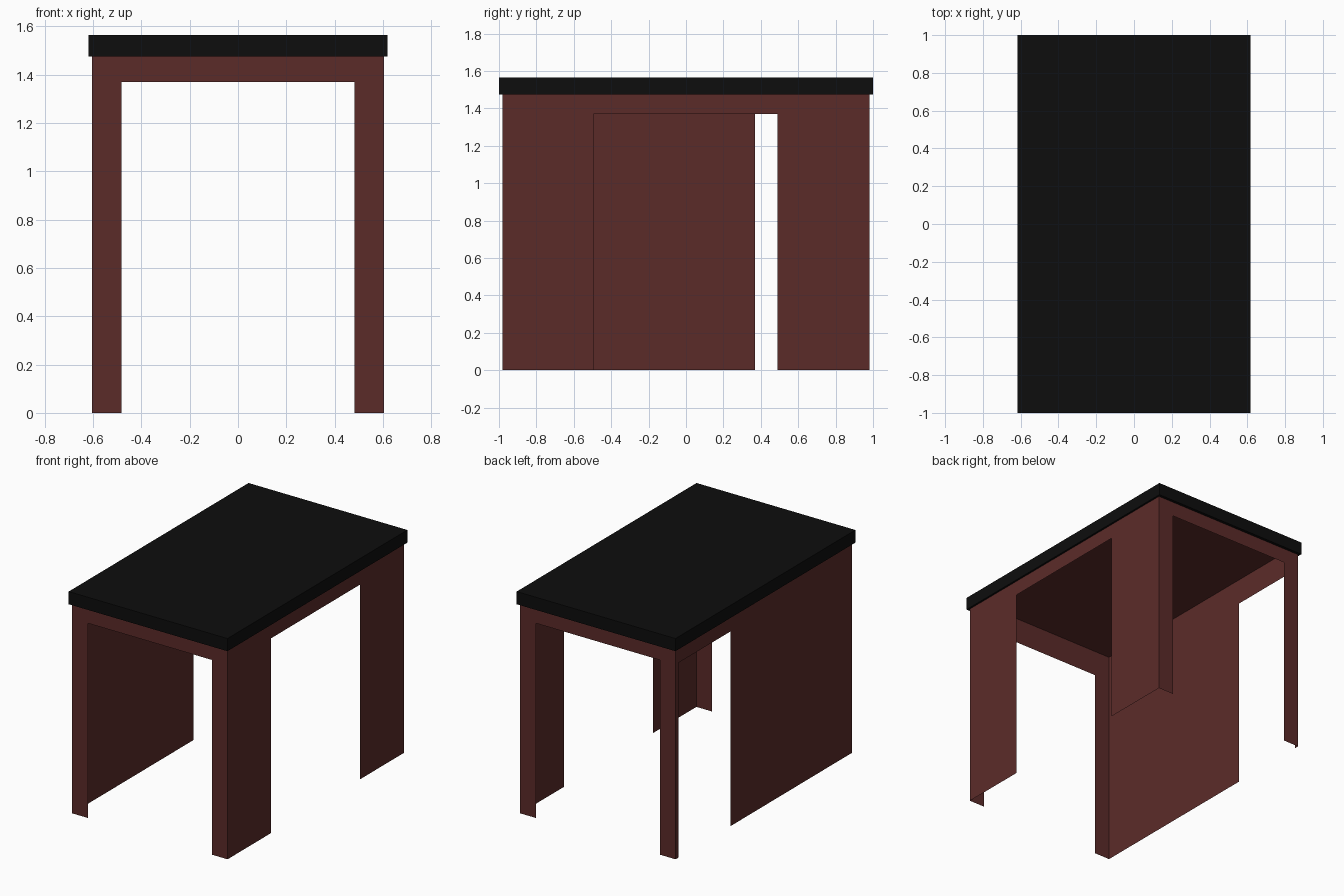
import bpy, bmesh
from mathutils import Vector

if "Cube" in bpy.data.objects:
    bpy.data.objects.remove(bpy.data.objects["Cube"])

X, Y = 0.605, 0.98          # body half sizes
ARCH, CEIL = 1.37, 1.552    # opening height, underside panel height
TX, TY, T0, T1 = 0.618, 1.0, 1.475, 1.564   # table top slab


def material(name, rgb):
    m = bpy.data.materials.new(name)
    m.diffuse_color = (*rgb, 1)
    m.use_nodes = True
    m.node_tree.nodes["Principled BSDF"].inputs["Base Color"].default_value = m.diffuse_color
    return m


wood = material("red_brown_wood", (0.105, 0.024, 0.022))
black = material("black_top", (0.004, 0.004, 0.004))


def sheet_object(name, polygons, mat):
    """Object made of flat polygons, merged at shared corners."""
    bm = bmesh.new()
    for pts in polygons:
        bm.faces.new([bm.verts.new(p) for p in pts])
    bmesh.ops.remove_doubles(bm, verts=bm.verts, dist=1e-5)
    me = bpy.data.meshes.new(name)
    bm.to_mesh(me)
    bm.free()
    me.materials.append(mat)
    ob = bpy.data.objects.new(name, me)
    bpy.context.collection.objects.link(ob)
    return ob


def arch_wall(name, half, open_a, open_b, place, flip):
    """Thin wall with a doorway-like opening from open_a to open_b."""
    profile = [(-half, 0), (open_a, 0), (open_a, ARCH), (open_b, ARCH),
               (open_b, 0), (half, 0), (half, CEIL), (-half, CEIL)]
    pts = [Vector(place(u, z)) for u, z in profile]
    if flip:
        pts.reverse()
    return sheet_object(name, [pts], wood)


# Four thin walls: the cut-outs leave the corner legs
for name, side in (("front_wall", -1), ("back_wall", 1)):
    arch_wall(name, X, -0.482, 0.482, lambda u, z: (u, side * Y, z), side > 0)
arch_wall("right_wall", Y, -0.495, 0.49, lambda u, z: (X, u, z), False)
arch_wall("left_wall", Y, 0.37, 0.95, lambda u, z: (-X, u, z), True)


def rect(x, y, z):
    return [(-x, -y, z), (x, -y, z), (x, y, z), (-x, y, z)]


# Panel closing the body under the slab
sheet_object("underside_panel", [rect(X, Y, CEIL)], wood)

# Slab: top, four edges, and a narrow lip underneath back to the walls
low, high, inner = rect(TX, TY, T0), rect(TX, TY, T1), rect(X, Y, T0)
faces = [high]
for i in range(4):
    j = (i + 1) % 4
    faces.append([low[i], low[j], high[j], high[i]])
    faces.append([inner[i], inner[j], low[j], low[i]])
sheet_object("table_top", faces, black)
